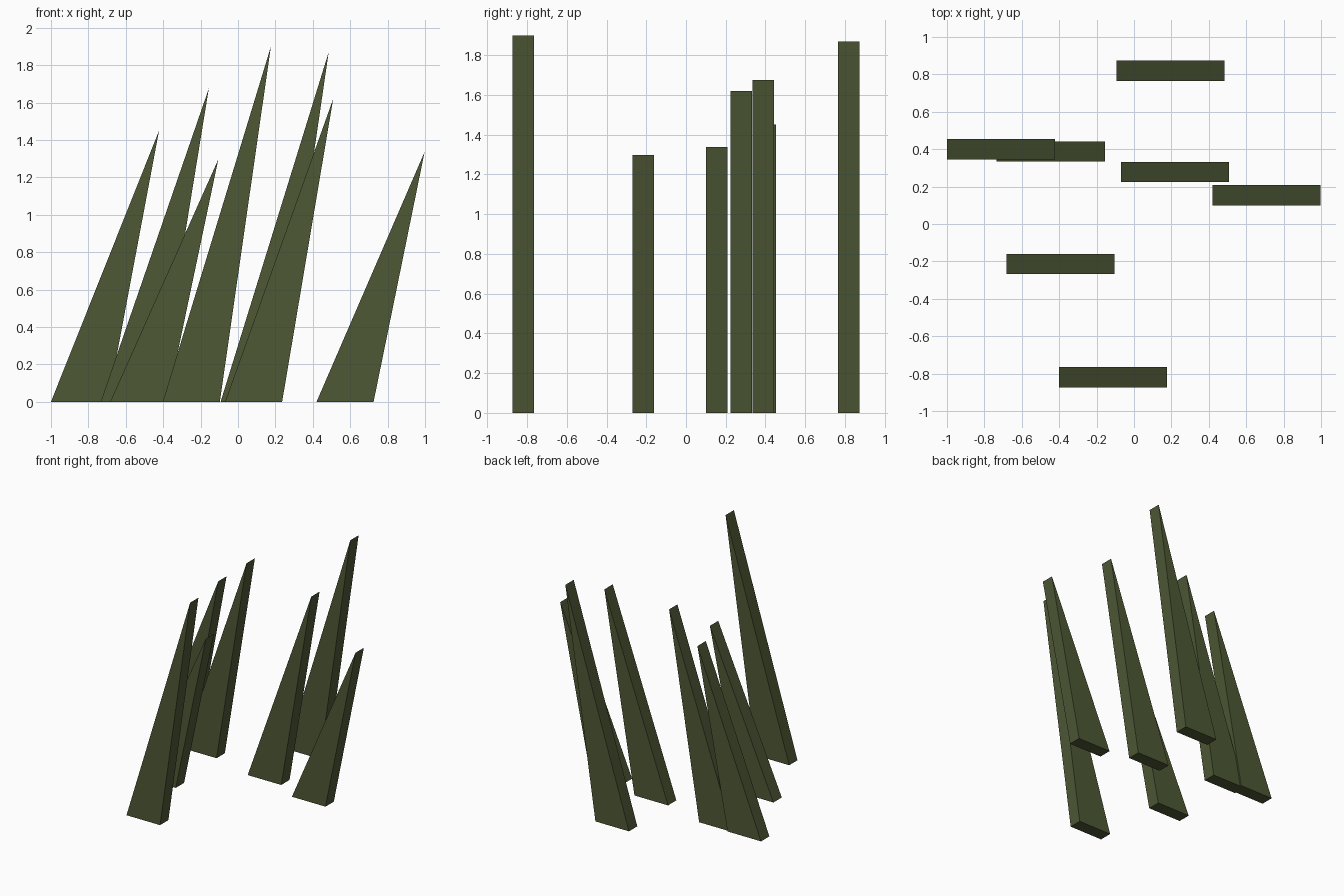
import bpy, bmesh

if "Cube" in bpy.data.objects:
    bpy.data.objects.remove(bpy.data.objects["Cube"])

# One flat colour for all blades
green = bpy.data.materials.new("dark olive green")
green.diffuse_color = (0.076, 0.098, 0.036, 1)
green.use_nodes = True
green.node_tree.nodes["Principled BSDF"].inputs["Base Color"].default_value = green.diffuse_color

BASE, LEAN, THICK = 0.305, 0.578, 0.108   # base width, tip offset, depth


def grass_blade(name, x, y, height):
    """Leaning triangular profile extruded along y."""
    bm = bmesh.new()
    profile = [(x, 0), (x + BASE, 0), (x + LEAN, height)]
    face = bm.faces.new([bm.verts.new((px, y - THICK / 2, pz)) for px, pz in profile])
    back = bmesh.ops.extrude_face_region(bm, geom=[face])["geom"]
    bmesh.ops.translate(bm, vec=(0, THICK, 0),
                        verts=[v for v in back if isinstance(v, bmesh.types.BMVert)])
    bmesh.ops.recalc_face_normals(bm, faces=bm.faces)
    mesh = bpy.data.meshes.new(name)
    bm.to_mesh(mesh)
    bm.free()
    mesh.materials.append(green)
    bpy.context.collection.objects.link(bpy.data.objects.new(name, mesh))


# Left base corner, depth position and height of each blade
blades = [
    (-1.00, 0.40, 1.45),
    (-0.734, 0.388, 1.675),
    (-0.683, -0.214, 1.297),
    (-0.402, -0.819, 1.90),
    (-0.093, 0.819, 1.87),
    (-0.069, 0.278, 1.62),
    (0.42, 0.154, 1.337),
]
for i, (x, y, height) in enumerate(blades, 1):
    grass_blade(f"grass_blade_{i}", x, y, height)
